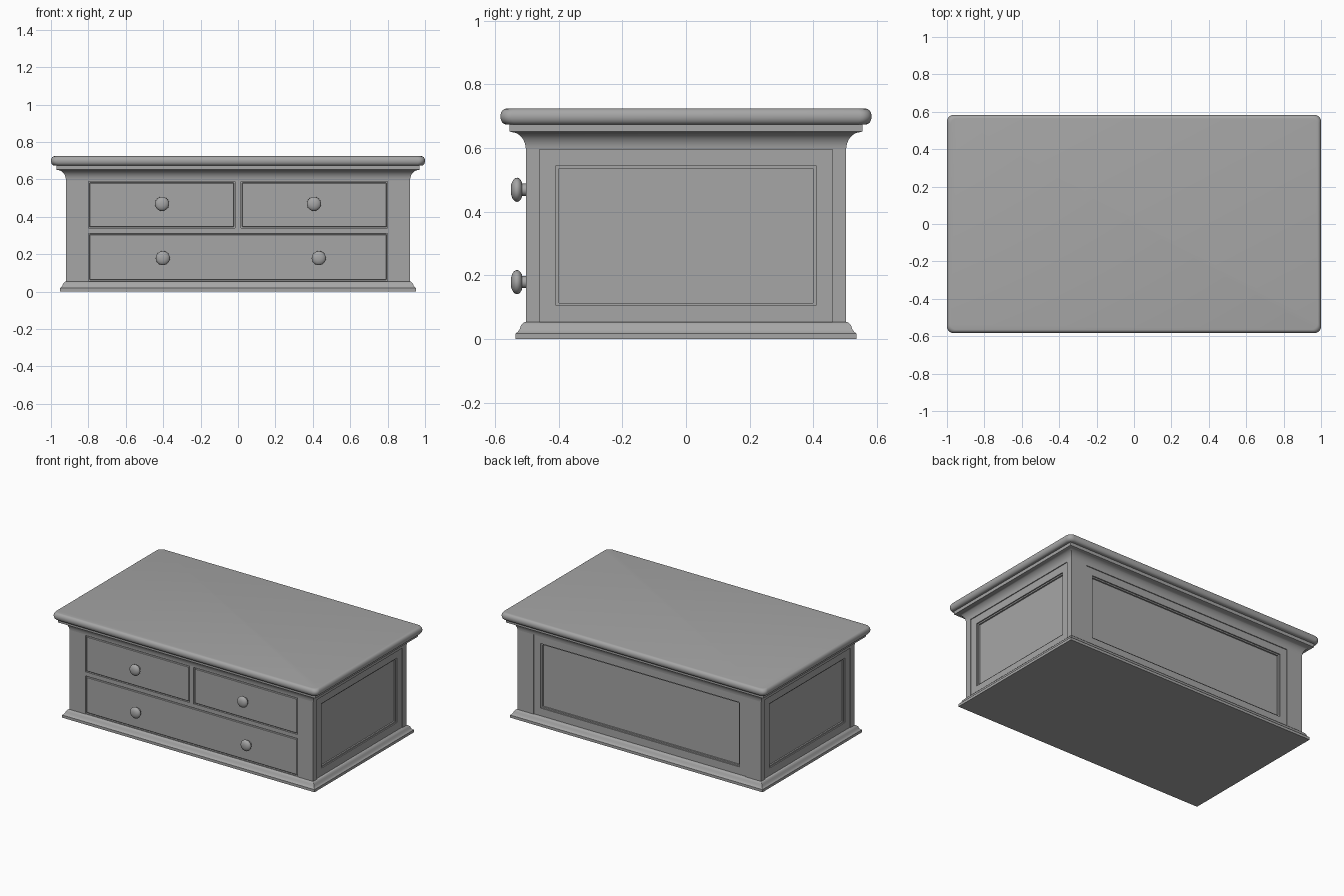
import bpy
import bmesh
import math
from mathutils import Matrix, Vector

if "Cube" in bpy.data.objects:
    bpy.data.objects.remove(bpy.data.objects["Cube"], do_unlink=True)

GREY = (0.38, 0.38, 0.38, 1)
paint = bpy.data.materials.new("grey_paint")
paint.use_nodes = True
paint.diffuse_color = GREY
paint.node_tree.nodes["Principled BSDF"].inputs["Base Color"].default_value = GREY

# Half width, half depth and main heights of the carcass
W, D = 0.92, 0.503
FLOOR, TOP = 0.05, 0.6


def finish(bm, name, smooth=False):
    bmesh.ops.recalc_face_normals(bm, faces=bm.faces)
    mesh = bpy.data.meshes.new(name)
    bm.to_mesh(mesh)
    bm.free()
    mesh.materials.append(paint)
    ob = bpy.data.objects.new(name, mesh)
    bpy.context.collection.objects.link(ob)
    if smooth:
        bpy.ops.object.select_all(action='DESELECT')
        ob.select_set(True)
        bpy.context.view_layer.objects.active = ob
        bpy.ops.object.shade_smooth_by_angle(angle=math.radians(35))
    return ob


def box(name, x, y, z, bevel=0):
    """Box between (min, max) pairs, with optional chamfered edges."""
    bm = bmesh.new()
    bmesh.ops.create_cube(bm, size=1)
    for v in bm.verts:
        v.co = Vector([(a + b) / 2 + c * (b - a) for (a, b), c in zip((x, y, z), v.co)])
    if bevel:
        bmesh.ops.bevel(bm, geom=bm.edges[:], offset=bevel, segments=1, affect='EDGES')
    return finish(bm, name)


def loft(bm, loops):
    """Bridge a sequence of equally long vertex loops."""
    for a, b in zip(loops, loops[1:]):
        for i in range(len(a)):
            j = (i + 1) % len(a)
            bm.faces.new((a[i], a[j], b[j], b[i]))


def moulding(name, profile, radius=0, steps=6):
    """Sweep an (overhang, height) profile round the carcass, capped at both ends."""
    bm = bmesh.new()
    loops = []
    for out, z in profile:
        hx, hy, loop = W + out - radius, D + out - radius, []
        for k, (sx, sy) in enumerate(((1, 1), (-1, 1), (-1, -1), (1, -1))):
            for s in range(steps + 1 if radius else 1):
                a = (k + s / steps) * math.pi / 2
                loop.append(bm.verts.new((sx * hx + radius * math.cos(a) if radius else sx * hx,
                                          sy * hy + radius * math.sin(a) if radius else sy * hy, z)))
        loops.append(loop)
    loft(bm, loops)
    bm.faces.new(loops[0])
    bm.faces.new(loops[-1])
    return finish(bm, name, True)


def recessed_panel(name, half, inner, face, turn):
    """Framed panel with a stepped recess, turned to its side of the carcass."""
    bm = bmesh.new()
    rings = [(half, FLOOR, TOP, 0.006)]
    for inset, depth in ((0, 0.006), (0, 0.014), (0.009, 0.014), (0.009, 0.024)):
        rings.append((inner - inset, 0.105 + inset, 0.545 - inset, depth))
    loops = [[bm.verts.new((x, depth - face, z))
              for x, z in ((-h, lo), (h, lo), (h, hi), (-h, hi))]
             for h, lo, hi, depth in rings]
    loft(bm, loops)
    bm.faces.new(loops[-1])
    bmesh.ops.transform(bm, matrix=Matrix.Rotation(turn, 4, 'Z'), verts=bm.verts)
    ob = finish(bm, name)
    # Make sure the open sheet faces outward
    outward = Matrix.Rotation(turn, 3, 'Z') @ Vector((0, -1, 0))
    if ob.data.polygons[-1].normal.dot(outward) < 0:
        ob.data.flip_normals()
    return ob


def knob(name, x, z):
    """Round pull turned about its axis: thin stem and flattened head."""
    bm = bmesh.new()
    profile = [(0.019, 0), (0.019, 0.02)]
    for i in range(1, 10):
        a = math.pi * (0.14 + 0.86 * i / 10)
        profile.append((0.038 * math.sin(a), 0.033 - 0.02 * math.cos(a)))
    sides = 24
    loops = [[bm.verts.new((x + r * math.cos(t * math.tau / sides), 0.005 - D - out,
                            z + r * math.sin(t * math.tau / sides)))
              for t in range(sides)] for r, out in profile]
    loft(bm, loops)
    bm.faces.new(loops[0])
    bm.faces.new(loops[-1])
    return finish(bm, name, True)


# Plinth, cornice with cove, and rounded table top
moulding("plinth", [(0.032, 0), (0.032, 0.018), (0.026, 0.022), (0.02, 0.03),
                    (0.016, 0.042), (0.009, 0.05), (0.004, 0.053), (-0.02, 0.053)])
cove = [(0.045 * (1 - math.cos(a)), 0.595 + 0.055 * math.sin(a))
        for a in [math.pi / 2 * i / 8 for i in range(9)]]
moulding("cornice", [(-0.02, 0.595)] + cove + [(0.051, 0.652), (0.051, 0.678)])
edge = [(0.062 + 0.018 * math.sin(a), 0.699 - 0.025 * math.cos(a))
        for a in [math.pi * i / 10 for i in range(11)]]
moulding("table_top", edge, radius=0.035)

# Corner posts
for sx, side in ((-1, "right"), (1, "left")):
    for sy, end in ((-1, "front"), (1, "back")):
        box(f"{end}_{side}_post", sorted((sx * 0.8, sx * W)),
            sorted((sy * 0.46, sy * D)), (FLOOR, TOP))

# Side and back panels
recessed_panel("back_panel", 0.8, 0.75, D, math.pi)
recessed_panel("left_panel", 0.46, 0.408, W, math.pi / 2)
recessed_panel("right_panel", 0.46, 0.408, W, -math.pi / 2)

# Front frame behind and between the drawers
box("front_backing", (-0.81, 0.81), (0.02 - D, 0.04 - D), (FLOOR, TOP))
rail_depth = (0.003 - D, 0.03 - D)
box("top_rail", (-0.8, 0.8), rail_depth, (0.588, TOP))
box("middle_rail", (-0.8, 0.8), rail_depth, (0.312, 0.34))
box("bottom_rail", (-0.8, 0.8), rail_depth, (FLOOR, 0.057))
box("drawer_divider", (-0.016, 0.016), rail_depth, (0.34, 0.588))

# Drawer fronts, set in a narrow gap
GAP = 0.005
for name, x0, x1, z0, z1 in (("upper_right_drawer", -0.8, -0.016, 0.34, 0.588),
                             ("upper_left_drawer", 0.016, 0.8, 0.34, 0.588),
                             ("lower_drawer", -0.8, 0.8, 0.057, 0.312)):
    box(name, (x0 + GAP, x1 - GAP), (0.003 - D, 0.03 - D), (z0 + GAP, z1 - GAP), bevel=0.004)

# Drawer knobs
for name, x, z in (("upper_right_knob", -0.406, 0.469), ("upper_left_knob", 0.406, 0.469),
                   ("lower_right_knob", -0.402, 0.179), ("lower_left_knob", 0.432, 0.179)):
    knob(name, x, z)
